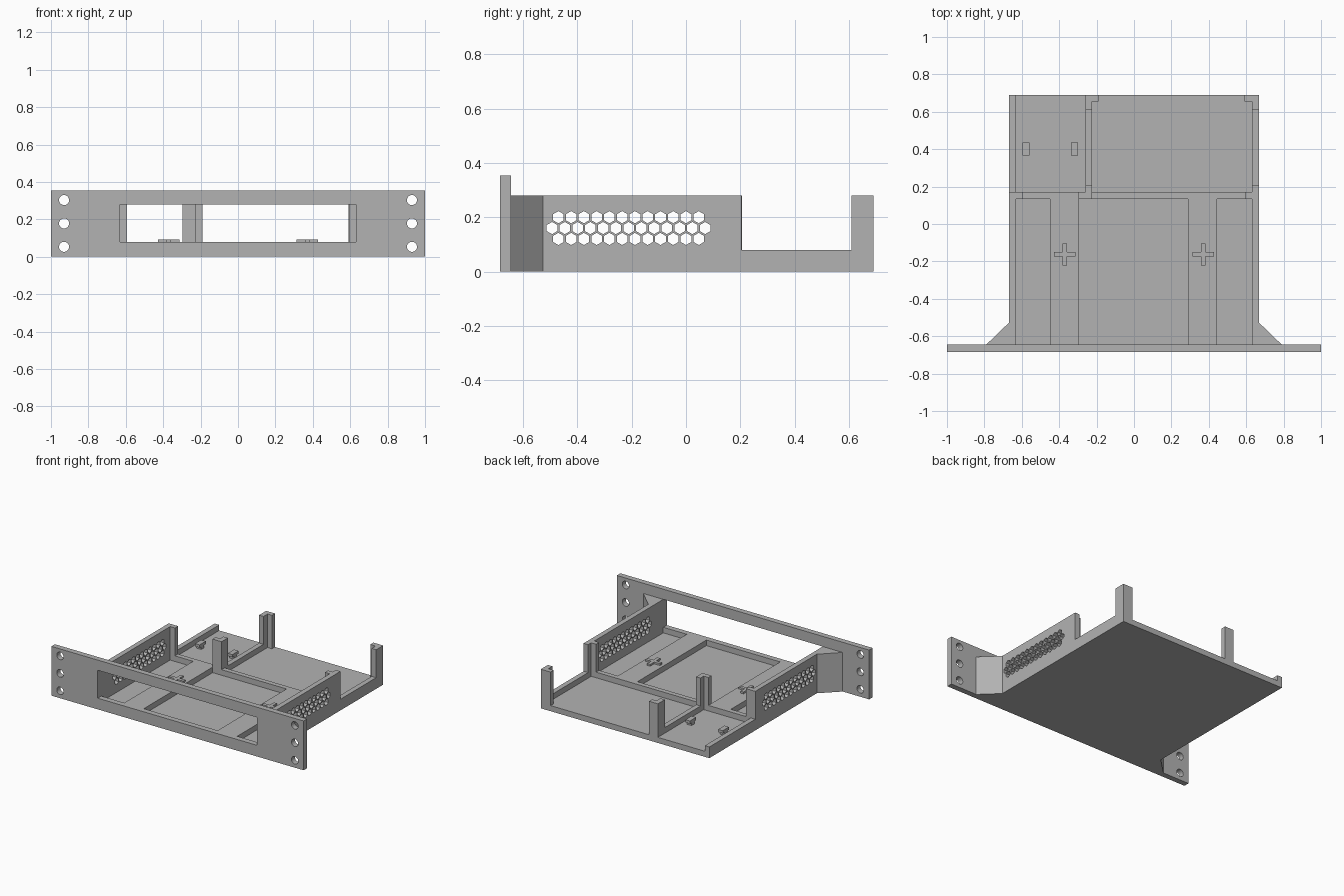
import bpy, bmesh, math
from mathutils import Matrix, Vector

if "Cube" in bpy.data.objects:
    bpy.data.objects.remove(bpy.data.objects["Cube"], do_unlink=True)

grey = bpy.data.materials.new("plain grey")
grey.use_nodes = True
COLOUR = (0.45, 0.45, 0.45, 1)
grey.diffuse_color = COLOUR
grey.node_tree.nodes["Principled BSDF"].inputs["Base Color"].default_value = COLOUR

# Main sizes
BACK, PANEL_BACK, PANEL_FRONT = 0.69, -0.645, -0.685
OUT, IN = 0.668, 0.632
FLOOR, RIM, TOP = 0.04, 0.08, 0.28
RIDGE_F, RIDGE_B = 0.135, 0.17


def boxes(name, *spans):
    """One object made of boxes given as (x0, x1, y0, y1, z0, z1)."""
    bm = bmesh.new()
    for x0, x1, y0, y1, z0, z1 in spans:
        mid = Vector((x0 + x1, y0 + y1, z0 + z1)) / 2
        size = Matrix.Diagonal((x1 - x0, y1 - y0, z1 - z0, 1))
        bmesh.ops.create_cube(bm, size=1, matrix=Matrix.Translation(mid) @ size)
    mesh = bpy.data.meshes.new(name)
    bm.to_mesh(mesh)
    bm.free()
    mesh.materials.append(grey)
    obj = bpy.data.objects.new(name, mesh)
    bpy.context.collection.objects.link(obj)
    return obj


def ring(cx, cy, r, sides):
    return [(cx + r * math.sin(math.tau * i / sides),
             cy + r * math.cos(math.tau * i / sides)) for i in range(sides)]


def plate(name, loops, thickness, axes, centre):
    """Flat plate: first loop is the outline, the others are holes."""
    curve = bpy.data.curves.new(name, "CURVE")
    curve.dimensions = "2D"
    curve.fill_mode = "BOTH"
    curve.extrude = thickness / 2
    for pts in loops:
        spline = curve.splines.new("POLY")
        spline.points.add(len(pts) - 1)
        for p, (a, b) in zip(spline.points, pts):
            p.co = (a, b, 0, 1)
        spline.use_cyclic_u = True
    temp = bpy.data.objects.new(name + " outline", curve)
    mesh = bpy.data.meshes.new_from_object(temp)
    bpy.data.objects.remove(temp)
    mesh.transform(Matrix.Translation(centre) @ Matrix(axes).transposed().to_4x4())
    mesh.materials.clear()
    mesh.materials.append(grey)
    for poly in mesh.polygons:
        poly.use_smooth = False
    obj = bpy.data.objects.new(name, mesh)
    bpy.context.collection.objects.link(obj)
    return obj


X, Y, Z = (1, 0, 0), (0, 1, 0), (0, 0, 1)

# Front panel with window and rack screw holes
panel = [[(-1, 0), (1, 0), (1, 0.353), (-1, 0.353)],
         [(-IN, RIM), (IN, RIM), (IN, TOP), (-IN, TOP)]]
panel += [ring(s * 0.93, z, 0.027, 24) for s in (-1, 1) for z in (0.053, 0.178, 0.303)]
plate("front_panel", panel, PANEL_BACK - PANEL_FRONT, (X, Z, (0, -1, 0)),
      (0, (PANEL_FRONT + PANEL_BACK) / 2, 0))

# Side walls with honeycomb vents
vents = []
for row, (count, start) in enumerate([(12, -0.47), (13, -0.4935), (12, -0.47)]):
    vents += [ring(start + 0.047 * i, 0.12 + 0.04 * row, 0.0225, 6) for i in range(count)]
left_outline = [(PANEL_BACK, 0), (BACK, 0), (BACK, TOP), (0.61, TOP), (0.61, RIM),
                (0.205, RIM), (0.205, TOP), (PANEL_BACK, TOP)]
right_outline = [(PANEL_BACK, 0), (BACK, 0), (BACK, RIM), (RIDGE_B, RIM),
                 (RIDGE_B, TOP), (PANEL_BACK, TOP)]
for name, s, outline in (("left_wall", 1, left_outline), ("right_wall", -1, right_outline)):
    plate(name, [outline] + vents, OUT - IN, (Y, Z, X), (s * (OUT + IN) / 2, 0, 0))

# Corner braces between panel and walls
for name, s in (("left_brace", 1), ("right_brace", -1)):
    tri = [(s * OUT, PANEL_BACK), (s * 0.79, PANEL_BACK), (s * OUT, -0.527)]
    plate(name, [tri], TOP, (X, Y, Z), (0, 0, TOP / 2))

# Floor, cross ridge, raised strips and bay divider
boxes("floor", (-IN, IN, PANEL_BACK, BACK, 0, FLOOR))
boxes("cross_ridge", (-IN, IN, RIDGE_F, RIDGE_B, FLOOR, RIM))
boxes("floor_strips", *[(x, x + 0.155, PANEL_BACK, RIDGE_F, FLOOR, RIM) for x in (-0.45, 0.29)])
boxes("bay_divider", (-0.26, -0.225, RIDGE_B, BACK, FLOOR, RIM))

# Upright corner posts and lips
boxes("divider_front_post", (-0.297, -0.225, RIDGE_F, RIDGE_B, RIM, TOP),
      (-0.26, -0.225, RIDGE_B, 0.207, RIM, TOP))
boxes("divider_back_post", (-0.26, -0.225, 0.61, BACK, RIM, TOP),
      (-0.225, -0.19, 0.655, BACK, FLOOR, TOP))
boxes("back_post_lip", (0.59, IN, 0.655, BACK, FLOOR, TOP))
boxes("wall_lips", *[(min(s * 0.594, s * IN), max(s * 0.594, s * IN),
                      RIDGE_F, RIDGE_B, RIM, TOP) for s in (-1, 1)])

# Cross-shaped mounting studs
for name, x in (("left_stud", 0.37), ("right_stud", -0.37)):
    y, a, b = -0.163, 0.058, 0.012
    boxes(name, (x - a, x + a, y - b, y + b, RIM, 0.093),
          (x - b, x + b, y - a, y + a, RIM, 0.093))

# T-shaped hooks in the small bay
for name, x in (("inner_hook", -0.318), ("outer_hook", -0.578)):
    boxes(name, (x - 0.018, x + 0.018, 0.383, 0.417, FLOOR, 0.06),
          (x - 0.018, x + 0.018, 0.365, 0.435, 0.06, RIM))
